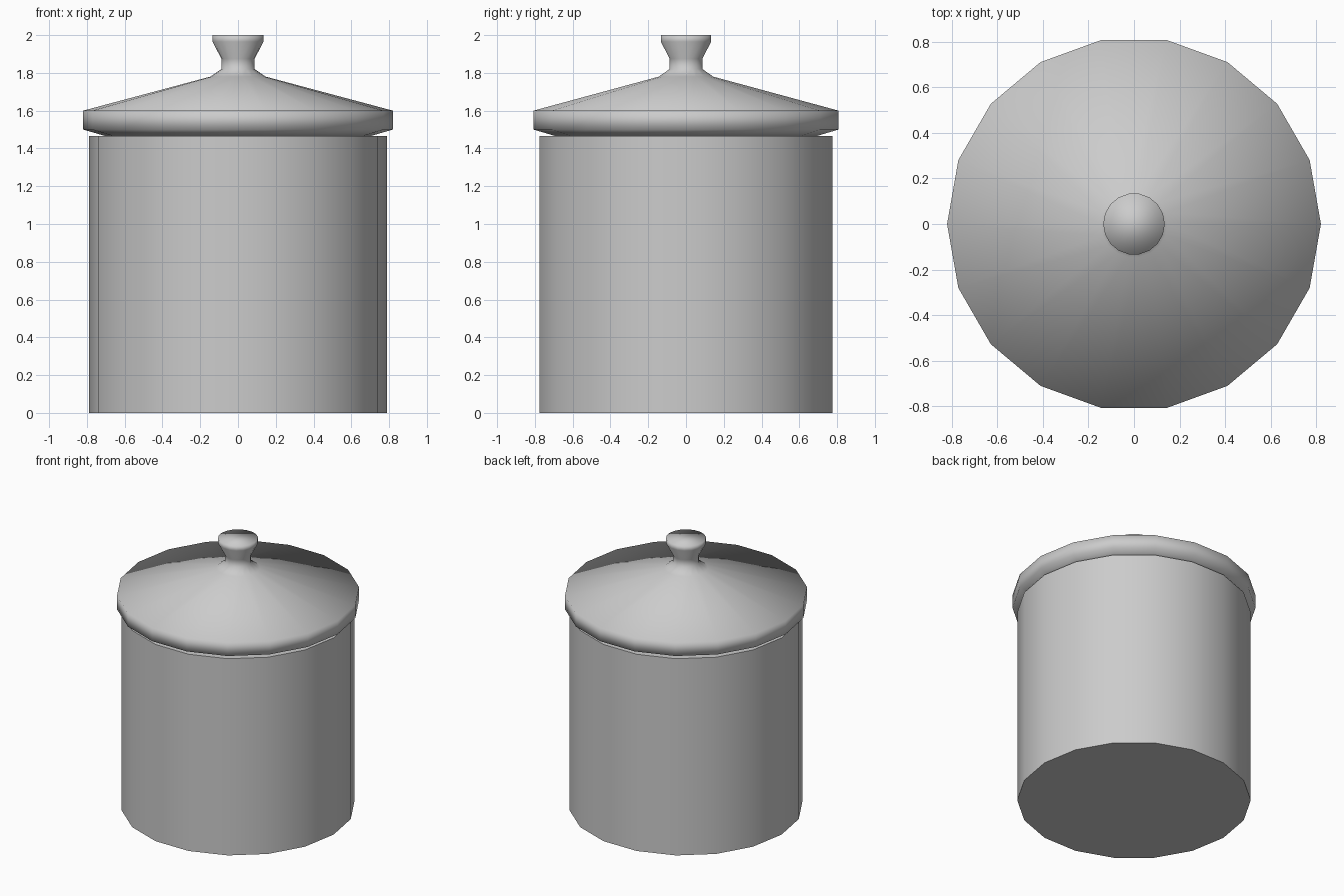
import bpy, bmesh
from math import cos, sin, pi, radians

if "Cube" in bpy.data.objects:
    bpy.data.objects.remove(bpy.data.objects["Cube"])

SIDES = 18


def lathe(name, profile, angle):
    """Revolve (radius, z) points around z and cap both ends."""
    bm = bmesh.new()
    rings = [[bm.verts.new((r * cos(2 * pi * i / SIDES), r * sin(2 * pi * i / SIDES), z))
              for i in range(SIDES)] for r, z in profile]
    for a, b in zip(rings, rings[1:]):
        for i in range(SIDES):
            j = (i + 1) % SIDES
            bm.faces.new((a[i], a[j], b[j], b[i]))
    bm.faces.new(rings[0][::-1])
    bm.faces.new(rings[-1])
    mesh = bpy.data.meshes.new(name)
    bm.to_mesh(mesh)
    bm.free()
    obj = bpy.data.objects.new(name, mesh)
    bpy.context.collection.objects.link(obj)
    bpy.ops.object.select_all(action='DESELECT')
    obj.select_set(True)
    bpy.context.view_layer.objects.active = obj
    bpy.ops.object.shade_smooth_by_angle(angle=radians(angle))
    return obj


# Straight-sided jar
lathe("jar_body", [(0.788, 0), (0.788, 1.465)], 40)

# Lid: inset seat, rim band, sloping cover and flared knob, softly shaded
lathe("lid", [(0.70, 1.465), (0.82, 1.50), (0.82, 1.60), (0.147, 1.78),
              (0.088, 1.82), (0.088, 1.875), (0.135, 1.965), (0.135, 2.0)], 100)
